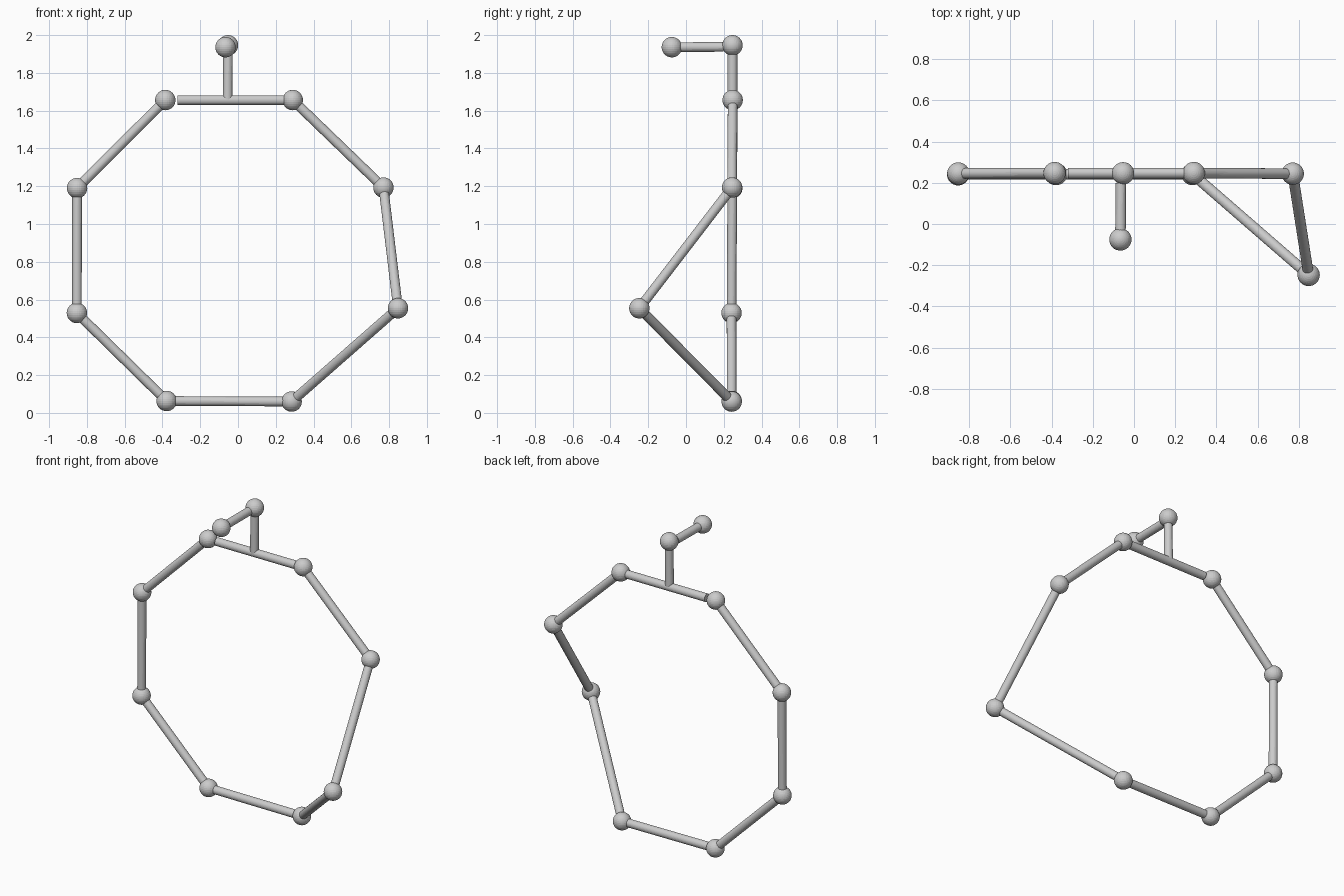
import bpy
from mathutils import Vector

if "Cube" in bpy.data.objects:
    bpy.data.objects.remove(bpy.data.objects["Cube"])

BALL_R = 0.054
ROD_R = 0.0255


def ball(name, p):
    bpy.ops.mesh.primitive_uv_sphere_add(segments=32, ring_count=16, radius=BALL_R, location=p)
    bpy.context.object.name = name


def rod(name, a, b, trim_a=0.047, trim_b=0.047):
    """Straight rod between two joints, shortened at each end."""
    a, b = Vector(a), Vector(b)
    d = (b - a).normalized()
    a, b = a + d * trim_a, b - d * trim_b
    bpy.ops.mesh.primitive_cylinder_add(vertices=32, radius=ROD_R, depth=(b - a).length,
                                        location=(a + b) / 2)
    ob = bpy.context.object
    ob.name = name
    ob.rotation_euler = d.to_track_quat('Z', 'Y').to_euler()


# Ring joints, clockwise from upper left; the fourth is pulled forward
Y = 0.245
ring = [
    (-0.385, Y + 0.002, 1.656), (0.29, Y + 0.002, 1.656),
    (0.77, Y - 0.001, 1.193), (0.847, -0.247, 0.554),
    (0.284, Y - 0.003, 0.06), (-0.378, Y - 0.003, 0.063),
    (-0.853, Y - 0.004, 0.529), (-0.852, Y, 1.19),
]
for i, p in enumerate(ring):
    ball(f"ring_ball_{i + 1}", p)
    rod(f"ring_rod_{i + 1}", p, ring[(i + 1) % len(ring)], 0.064 if i == 0 else 0.047)

# Branch on top: upright stem and forward arm
corner = (-0.053, Y + 0.001, 1.946)
tip = (-0.066, -0.075, 1.936)
rod("branch_stem", (-0.055, Y + 0.001, 1.658), corner, trim_a=0)
ball("branch_corner_ball", corner)
rod("branch_arm", (-0.063, Y, 1.938), tip)
ball("branch_tip_ball", tip)
